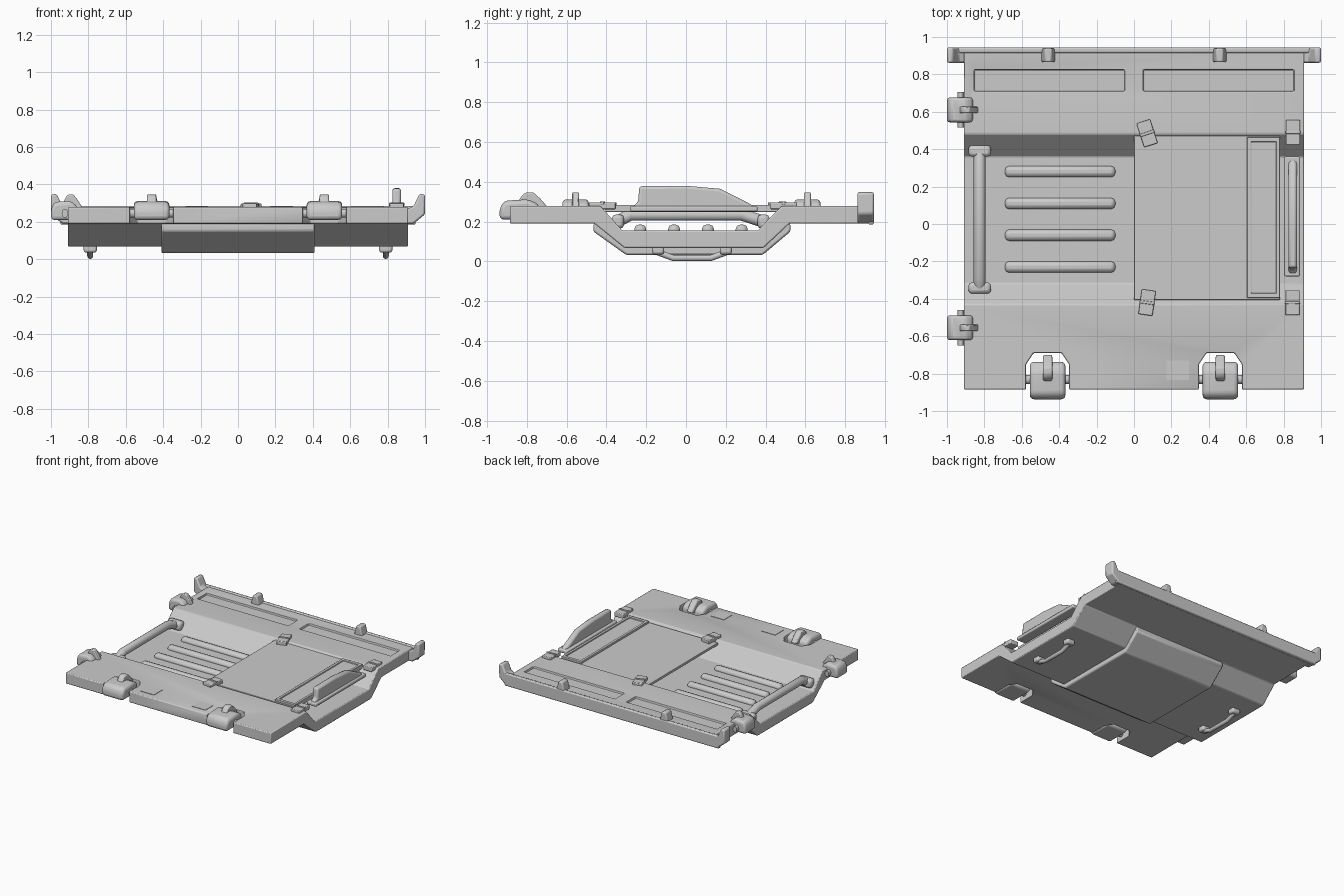
import bpy, bmesh, math
from mathutils import Matrix, Vector

if "Cube" in bpy.data.objects:
    bpy.data.objects.remove(bpy.data.objects["Cube"])


def finish(name, bm, bevel=0.0, segments=2):
    bmesh.ops.recalc_face_normals(bm, faces=bm.faces[:])
    mesh = bpy.data.meshes.new(name)
    bm.to_mesh(mesh)
    bm.free()
    ob = bpy.data.objects.new(name, mesh)
    bpy.context.collection.objects.link(ob)
    if bevel:
        add_bevel(ob, bevel, segments)
    return ob


def add_bevel(ob, width, segments=2):
    mod = ob.modifiers.new("bevel", "BEVEL")
    mod.width, mod.segments = width, segments
    mod.limit_method, mod.angle_limit = "ANGLE", math.radians(25)


def box(name, x, y, z, bevel=0.0, turn=0.0):
    """Box from (min, max) ranges, optionally turned about z."""
    bm = bmesh.new()
    size = [b - a for a, b in (x, y, z)]
    bmesh.ops.create_cube(bm, size=1, matrix=Matrix.Diagonal((*size, 1)))
    ob = finish(name, bm, bevel)
    ob.location = [(a + b) / 2 for a, b in (x, y, z)]
    ob.rotation_euler.z = math.radians(turn)
    return ob


def prism(name, points, low, high, axis="x", bevel=0.0, segments=2):
    """Extrude an outline: (y, z) along x, (x, z) along y, (x, y) along z."""
    i = "xyz".index(axis)
    bm = bmesh.new()
    verts = []
    for p in points:
        co = list(p)
        co.insert(i, low)
        verts.append(bm.verts.new(co))
    face = bm.faces.new(verts)
    new = bmesh.ops.extrude_face_region(bm, geom=[face])["geom"]
    shift = Vector([high - low if k == i else 0 for k in range(3)])
    bmesh.ops.translate(bm, vec=shift, verts=[v for v in new if isinstance(v, bmesh.types.BMVert)])
    return finish(name, bm, bevel, segments)


def tube(name, points, radius):
    curve = bpy.data.curves.new(name, "CURVE")
    curve.dimensions = "3D"
    curve.bevel_depth, curve.bevel_resolution, curve.use_fill_caps = radius, 3, True
    line = curve.splines.new("POLY")
    line.points.add(len(points) - 1)
    for point, co in zip(line.points, points):
        point.co = (*co, 1)
    ob = bpy.data.objects.new(name, curve)
    bpy.context.collection.objects.link(ob)
    return ob


def cut(target, cutter):
    cutter.hide_render = True
    cutter.hide_set(True)
    cutter.display_type = "WIRE"
    mod = target.modifiers.new("cut", "BOOLEAN")
    mod.operation, mod.object, mod.solver = "DIFFERENCE", cutter, "EXACT"


# Tray: front and back decks joined by a sunken floor
tray = prism("tray", [(-.885, .19), (-.46, .19), (-.31, .068), (.39, .068), (.52, .19), (.93, .19),
                      (.93, .278), (.48, .278), (.36, .155), (-.32, .155), (-.43, .278), (-.885, .278)],
             -.91, .91)
for s in (-1, 1):
    c = s * .462
    notch = [(c - .115, -1), (c - .115, -.75), (c - .075, -.69), (c + .075, -.69), (c + .115, -.75), (c + .115, -1)]
    cut(tray, prism("notch_cutter", notch, .1, .4, "z"))
    cut(tray, box("recess_cutter", sorted((s * .05, s * .855)), (.71, .825), (.26, .4)))
add_bevel(tray, .014)

# Thick plate under the middle of the tray
prism("belly_plate", [(-.465, .19), (-.465, .15), (-.3, .032), (.385, .032), (.525, .15), (.525, .19),
                      (.5, .2), (.39, .1), (-.31, .1), (-.44, .2)], -.41, .41, bevel=.01)

# Ribs on the open half of the floor
for i in range(4):
    y = .28 - i * .17
    box("floor_rib", (-.69, -.1), (y - .03, y + .03), (.13, .185), .022)

# Lid over the other half, with a framed panel
box("lid", (0, .78), (-.405, .475), (.248, .268), .003)
panel = box("lid_panel", (.605, .78), (-.395, .465), (.25, .284))
cut(panel, box("panel_cutter", (.626, .76), (-.37, .44), (.274, .4)))
add_bevel(panel, .003)

# Clips holding the lid
for x, y, turn in ((.07, .485, 18), (.07, -.42, -8), (.85, .49, 0), (.847, -.42, 0)):
    box("lid_clip", (x - .038, x + .038), (y - .067, y + .067), (.262, .297), .005, turn)
    bar = box("clip_ridge", (x - .04, x + .04), (y - .008, y + .008), (.285, .302), .003, turn)

# Upright lever beside the lid
prism("lever", [(-.28, .262), (-.24, .3), (-.235, .378), (0, .38), (.17, .365), (.32, .29), (.36, .262)],
      .825, .872, bevel=.014)
box("lever_base", (.803, .888), (-.28, .36), (.25, .278), .008)

# Grab bar on the open side
tube("grab_bar", [(-.825, -.345, .2), (-.825, -.28, .235), (-.825, .28, .235), (-.825, .39, .2)], .032)
for y in (-.342, .39):
    box("grab_bar_mount", (-.885, -.765), (y - .03, y + .03), (.165, .235), .018)


def latch(name, scale):
    """Latch facing -y, centred on its hinge pin: body, arched tab and pin."""
    body = prism(name + "_body", [(-.105, .21), (-.105, .27), (-.08, .305), (.04, .312), (.095, .285), (.095, .21)],
                 -.095, .095, bevel=.022, segments=3)
    tab = prism(name + "_tab", [(-.02, .29), (.01, .335), (.03, .347), (.065, .347), (.1, .315), (.135, .275), (.1, .26)],
                -.025, .025, bevel=.008)
    pin = tube(name + "_pin", [(-.135, 0, .245), (.135, 0, .245)], .024)
    for ob in (body, tab, pin):
        ob.scale = (scale, scale, 1)
    return body, tab, pin


for x in (-.462, .462):
    for ob in latch("front_latch", 1):
        ob.location = (x, -.832, 0)
for y in (-.555, .61):
    for ob in latch("side_latch", .7):
        ob.location = (-.926, y, 0)
        ob.rotation_euler.z = -math.pi / 2

# Back rim with corner horns and small horns
box("back_rim", (-.95, .95), (.915, .944), (.185, .285), .008)
for s in (-1, 1):
    horn = [(.9, .19), (.94, .19), (1, .24), (1, .345), (.97, .35), (.94, .285), (.9, .265)]
    prism("corner_horn", [(s * x, z) for x, z in horn], .862, .944, "y", .01)
    c = s * .458
    prism("small_horn", [(c - .04, .26), (c + .04, .26), (c + .018, .345), (c - .018, .345)],
          .865, .94, "y", .008)

# Thin plates on the front deck
for x in (-.22, .235):
    box("deck_plate", (x - .06, x + .06), (-.835, -.73), (.27, .281))

# Carry handles underneath
for x in (-.79, .79):
    tube("carry_handle", [(x, -.14, .045), (x, -.065, .017), (x, .125, .017), (x, .2, .045)], .016)
    for y in (-.14, .2):
        box("handle_mount", (x - .035, x + .035), (y - .03, y + .03), (.035, .08), .012)

# Smooth shading with sharp edges kept
for ob in bpy.context.view_layer.objects:
    ob.select_set(False)
for ob in list(bpy.context.view_layer.objects):
    if ob.type == "MESH" and not ob.hide_render:
        ob.select_set(True)
        bpy.context.view_layer.objects.active = ob
bpy.ops.object.shade_smooth_by_angle(angle=math.radians(30))
